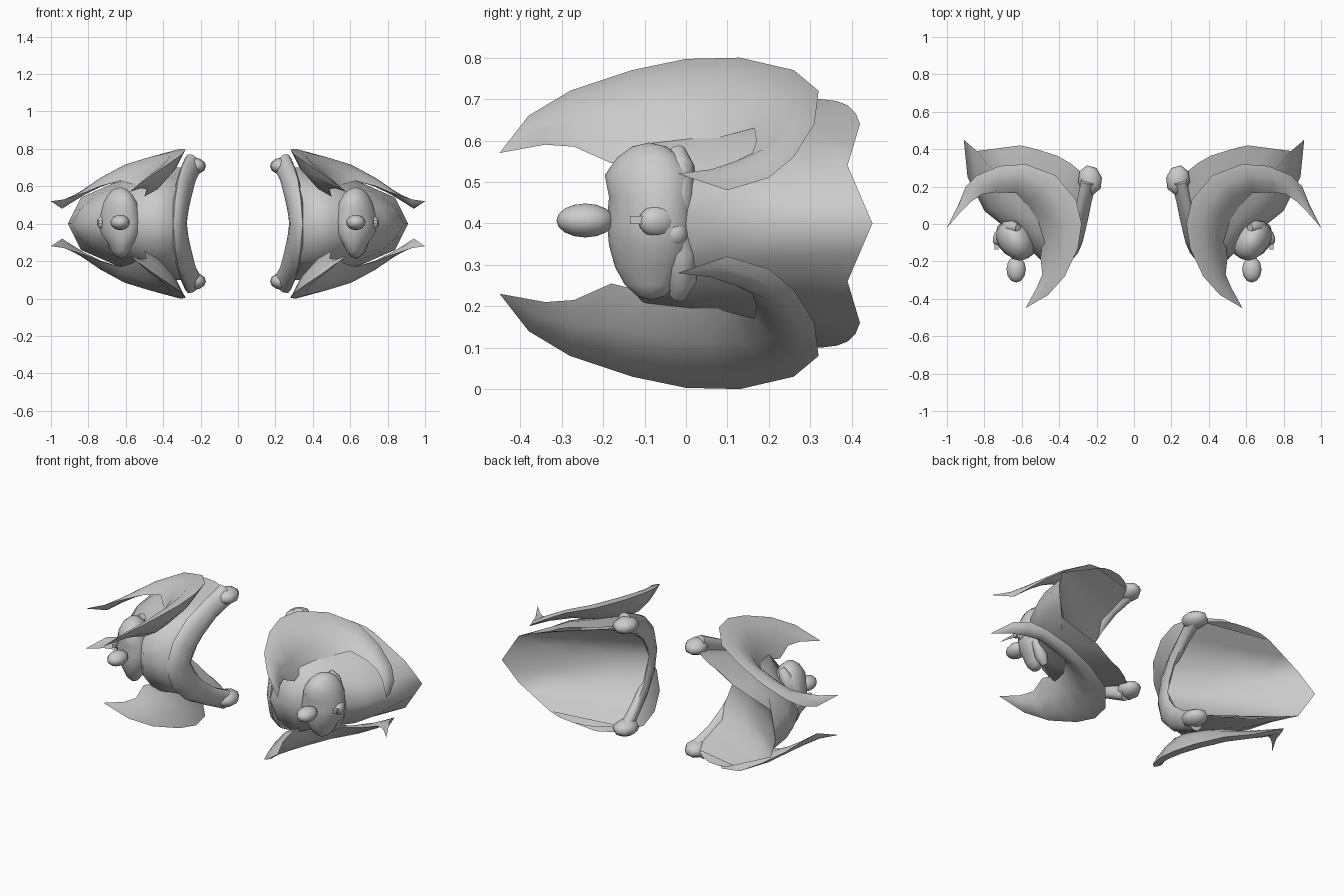
import bpy
import bmesh
from math import radians, tau
from mathutils import Matrix, Vector

MID = 0.4  # height of the horizontal symmetry plane

default_cube = bpy.data.objects.get("Cube")
if default_cube:
    bpy.data.objects.remove(default_cube, do_unlink=True)


def finish(name, bm, both_ways, angle=60):
    """Turn a bmesh into a smooth object mirrored left/right and optionally up/down."""
    bmesh.ops.remove_doubles(bm, verts=bm.verts, dist=0.0005)
    bmesh.ops.recalc_face_normals(bm, faces=bm.faces)
    mesh = bpy.data.meshes.new(name)
    bm.to_mesh(mesh)
    bm.free()
    obj = bpy.data.objects.new(name, mesh)
    bpy.context.collection.objects.link(obj)
    obj.location.z = MID
    mirror = obj.modifiers.new("Mirror", "MIRROR")
    mirror.use_axis = (True, False, both_ways)
    mirror.merge_threshold = 0.002
    bpy.ops.object.select_all(action="DESELECT")
    obj.select_set(True)
    bpy.context.view_layer.objects.active = obj
    bpy.ops.object.shade_smooth_by_angle(angle=radians(angle))


def loft(bm, rows):
    """Skin equal-length closed rows of points with quads."""
    grid = [[bm.verts.new(p) for p in row] for row in rows]
    for a, b in zip(grid, grid[1:]):
        for i in range(len(a)):
            j = (i + 1) % len(a)
            bm.faces.new((a[i], a[j], b[j], b[i]))
    return grid


def level(points):
    """Shift points so the symmetry plane is at local zero."""
    return [Vector((x, y, z - MID)) for x, y, z in points]


def blob(bm, centre, radii, turn=0.0, segments=12, rings=8):
    place = (Matrix.Translation(level([centre])[0])
             @ Matrix.Rotation(turn, 4, "Z") @ Matrix.Diagonal((*radii, 1)))
    bmesh.ops.create_uvsphere(bm, u_segments=segments, v_segments=rings,
                              radius=1, matrix=place)


def tube(bm, path, wide, thin, across, sides=10, cap_end=True):
    """Sweep an ellipse along a path, its long axis following a given direction."""
    rings = []
    for i, p in enumerate(path):
        along = path[min(i + 1, len(path) - 1)] - path[max(i - 1, 0)]
        if i == len(path) - 1 and not cap_end:
            along = Vector((0, 0, -1))
        narrow = along.cross(across).normalized()
        broad = narrow.cross(along).normalized()
        spokes = [Matrix.Rotation(tau * k / sides, 2) @ Vector((1, 0)) for k in range(sides)]
        rings.append([p + broad * s.x * wide[i] + narrow * s.y * thin[i] for s in spokes])
    grid = loft(bm, rings)
    bm.faces.new(grid[0])
    if cap_end:
        bm.faces.new(grid[-1])


# Shoulder shell: upper edge, shoulder line and centre line, from rim to back edge
shell_top = level([(.22, .25, .70), (.28, .275, .70), (.34, .325, .70), (.41, .365, .695),
                   (.49, .39, .685), (.56, .41, .665), (.61, .42, .64)])
shell_upper = level([(.262, .06, .59), (.33, -.08, .59), (.47, -.12, .59), (.57, .03, .59),
                     (.68, .14, .58), (.75, .28, .56), (.84, .39, .54)])
shell_centre = level([(.28, -.05, .4), (.345, -.19, .4), (.5, -.19, .4), (.65, -.05, .4),
                      (.8, .07, .4), (.89, .25, .4), (.91, .45, .4)])
bulge = Vector((.02, -.02, 0))


def between(upper, lower):
    """Halfway row, bulged outward except at its ends."""
    return [(a + b) / 2 + bulge * (0 < i < len(upper) - 1)
            for i, (a, b) in enumerate(zip(upper, lower))]


def lined(row, depth):
    """Close a row with a shallow inner lining from the back edge to the rim."""
    start, end = row[-1], row[0]
    return row + [start.lerp(end, t) + bulge * depth for t in (.25, .5, .75)]


bm = bmesh.new()
loft(bm, [lined(shell_top, 0), lined(between(shell_top, shell_upper), .5),
          lined(shell_upper, 1), lined(between(shell_upper, shell_centre), 1),
          lined(shell_centre, 1)])
finish("shoulder_shell", bm, True)

# Crescent horn blades, lens shaped in section, from the front tip to the outer tip
horn_outer = level([(.58, -.45, .57), (.46, -.38, .66), (.37, -.28, .72), (.30, -.13, .77),
                    (.28, 0, .797), (.31, .13, .8), (.42, .26, .77), (.58, .32, .72),
                    (.72, .31, .64), (.84, .26, .56), (.90, .2, .51), (.94, .1, .48),
                    (1, -.02, .52)])
horn_inner = level([(.58, -.45, .57), (.52, -.34, .59), (.49, -.27, .585), (.50, -.18, .545),
                    (.49, -.1, .565), (.52, .01, .585), (.56, .09, .61), (.63, .165, .63),
                    (.74, .17, .60), (.81, .16, .57), (.87, .12, .55), (.93, .06, .53),
                    (1, -.02, .52)])
horn_sections = []
for a, b in zip(horn_outer, horn_inner):
    lift = Vector((.06, 0, .12)) * (b - a).length
    upper = [a.lerp(b, t) + lift for t in (.3, .7)]
    lower = [a.lerp(b, t) - lift * 0.7 for t in (.7, .3)]
    horn_sections.append([a, *upper, b, *lower])
bm = bmesh.new()
loft(bm, horn_sections)
finish("horn_blade", bm, True)

# Broad rounded rim band in front of the shell's inner edge, ending in a flare
rim_path = level([(.24, .235, .72), (.268, .11, .66), (.288, .0, .59),
                  (.305, -.085, .5), (.315, -.12, .4)])
bm = bmesh.new()
tube(bm, rim_path, [.06, .06, .07, .075, .078], [.04, .035, .032, .03, .03],
     Vector((-.4, .92, 0)), cap_end=False)
finish("inner_rim", bm, True)

# Knobs on the rim ends
bm = bmesh.new()
blob(bm, (.235, .235, .708), (.065, .08, .045), turn=-0.2, segments=8, rings=6)
finish("rim_knob", bm, True)

# Central mask, flattened against the shell, squared off and narrowed at the chin
bm = bmesh.new()
blob(bm, (.63, -.085, .405), (.12, .095, .19), turn=0.7, segments=16, rings=10)
for v in bm.verts:
    if v.co.z < -.06:
        v.co.x += (.62 - v.co.x) * 0.25
    elif v.co.z > .08:
        v.co.y += (v.co.y + .07) * 0.25
finish("mask_body", bm, False)

# Raised cheek ridge on the outer side of the mask
bm = bmesh.new()
cheek_radii = [.02, .035, .04, .035, .035, .035, .02]
tube(bm, level([(.62, -.02, .575), (.65, -.015, .54), (.675, -.02, .47),
                (.68, -.025, .4), (.675, -.01, .33), (.65, -.01, .26), (.62, -.02, .225)]),
     cheek_radii, cheek_radii, Vector((0, 1, 0)))
finish("cheek_ridge", bm, False)

# Snout, side bump and pin
bm = bmesh.new()
blob(bm, (.63, -.243, .407), (.052, .07, .041))
finish("snout", bm, False)

bm = bmesh.new()
blob(bm, (.715, -.065, .405), (.035, .055, .04), turn=0.5)
blob(bm, (.7, -.03, .375), (.035, .035, .035))
finish("side_bump", bm, False)

bm = bmesh.new()
pin_place = Matrix.Translation(level([(.735, -.11, .408)])[0])
bmesh.ops.create_cube(bm, size=1, matrix=pin_place @ Matrix.Diagonal((.02, .05, .02, 1)))
finish("pin", bm, False, angle=30)
